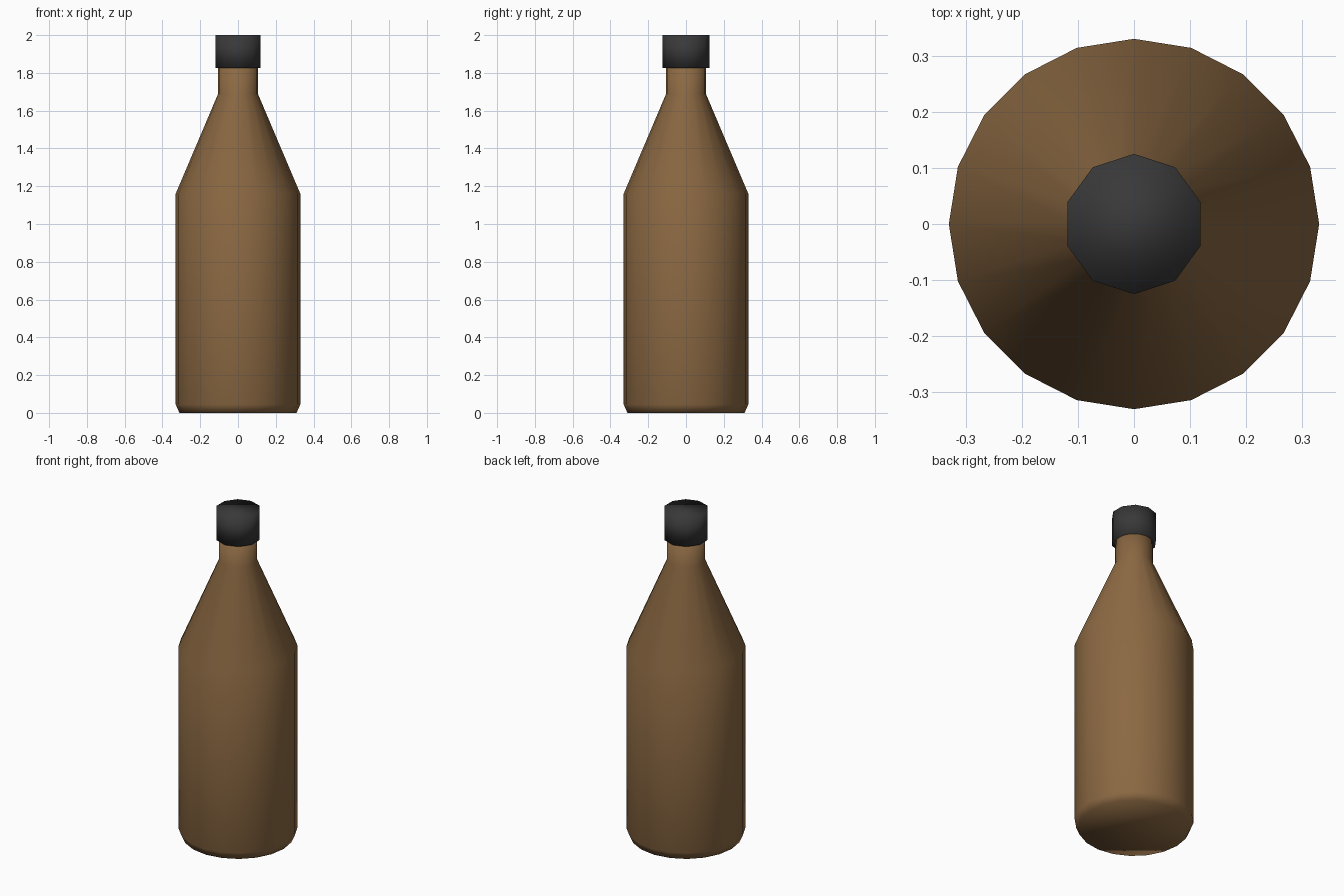
import bpy
import bmesh
from math import cos, sin, pi

if "Cube" in bpy.data.objects:
    bpy.data.objects.remove(bpy.data.objects["Cube"])


def lathe(name, profile, sides, offset, color):
    """Turn a (radius, z) profile into a closed, smooth-shaded solid."""
    bm = bmesh.new()
    rings = []
    for r, z in profile:
        angles = [offset + 2 * pi * i / sides for i in range(sides)]
        rings.append([bm.verts.new((r * cos(a), r * sin(a), z)) for a in angles])
    for low, high in zip(rings, rings[1:]):
        for i in range(sides):
            j = (i + 1) % sides
            bm.faces.new((low[i], low[j], high[j], high[i]))
    bm.faces.new(rings[0][::-1])
    bm.faces.new(rings[-1])
    for face in bm.faces:
        face.smooth = True
    mesh = bpy.data.meshes.new(name)
    bm.to_mesh(mesh)
    bm.free()
    mat = bpy.data.materials.new(name + "_material")
    mat.diffuse_color = (*color, 1)
    mat.use_nodes = True
    mat.node_tree.nodes["Principled BSDF"].inputs["Base Color"].default_value = mat.diffuse_color
    mesh.materials.append(mat)
    obj = bpy.data.objects.new(name, mesh)
    bpy.context.collection.objects.link(obj)
    return obj


# Brown bottle: chamfered base, straight body, tapered shoulder, neck
lathe("bottle_body",
      [(0.31, 0), (0.33, 0.045), (0.33, 1.16), (0.105, 1.69), (0.105, 1.88)],
      20, 0, (0.26, 0.14, 0.055))

# Dark ten-sided cap, with a corner facing the back
lathe("cap", [(0.125, 1.825), (0.125, 2.0)], 10, pi / 2, (0.04, 0.04, 0.04))
